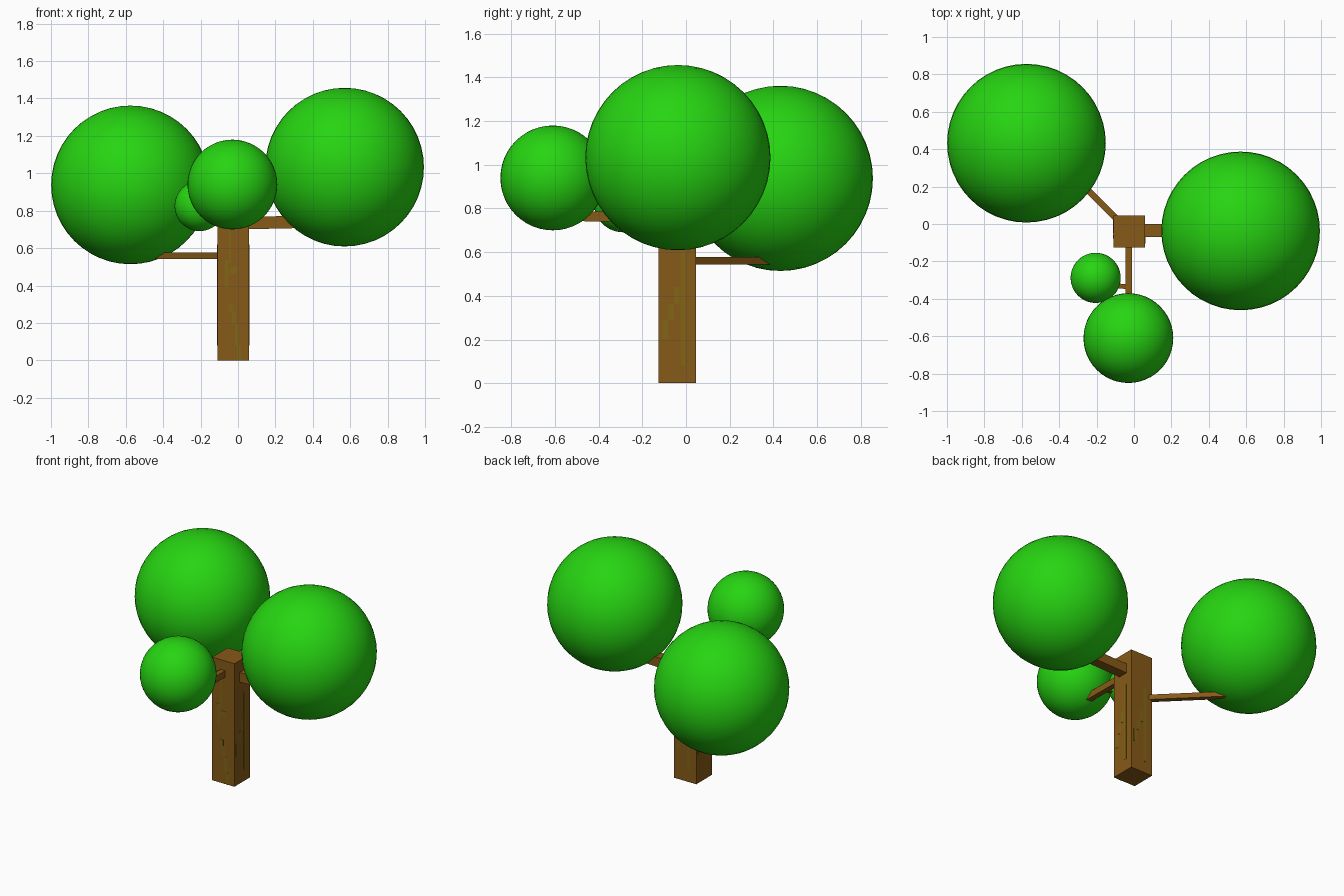
import bpy
from mathutils import Vector

if "Cube" in bpy.data.objects:
    bpy.data.objects.remove(bpy.data.objects["Cube"])


def material(name, rgb):
    m = bpy.data.materials.new(name)
    m.diffuse_color = (*rgb, 1)
    m.use_nodes = True
    m.node_tree.nodes["Principled BSDF"].inputs["Base Color"].default_value = m.diffuse_color
    return m


wood = material("wood", (0.24, 0.10, 0.009))
bark = material("bark", (0.22, 0.13, 0.008))
leaf = material("leaf", (0.02, 0.66, 0.006))


def box(name, lo, hi, mat):
    lo, hi = Vector(lo), Vector(hi)
    bpy.ops.mesh.primitive_cube_add(size=1, location=(lo + hi) / 2)
    o = bpy.context.object
    o.name = name
    o.scale = hi - lo
    bpy.ops.object.transform_apply(location=False, rotation=False, scale=True)
    o.data.materials.append(mat)
    return o


def branch(name, start, end, width, height):
    a, b = Vector(start), Vector(end)
    d = b - a
    bpy.ops.mesh.primitive_cube_add(size=1, location=(a + b) / 2)
    o = bpy.context.object
    o.name = name
    o.scale = (width, d.length, height)
    o.rotation_euler = d.to_track_quat('Y', 'Z').to_euler()
    o.data.materials.append(wood)


def foliage(name, centre, radius):
    bpy.ops.mesh.primitive_uv_sphere_add(segments=48, ring_count=24, radius=radius, location=centre)
    o = bpy.context.object
    o.name = name
    bpy.ops.object.shade_smooth()
    o.data.materials.append(leaf)


# Trunk
X0, X1, Y0, Y1, H = -0.11, 0.06, -0.125, 0.045, 0.85
box("trunk", (X0, Y0, 0), (X1, Y1, H), wood)

# Branches
branch("right_branch", (0.0, -0.035, 0.733), (0.55, -0.035, 0.745), 0.068, 0.066)
branch("front_branch", (-0.028, -0.08, 0.76), (-0.028, -0.55, 0.765), 0.036, 0.045)
branch("left_branch", (-0.045, -0.02, 0.56), (-0.45, 0.385, 0.56), 0.034, 0.035)
branch("twig", (-0.025, -0.335, 0.765), (-0.2, -0.325, 0.79), 0.026, 0.026)

# Foliage
foliage("right_foliage", (0.57, -0.037, 1.033), 0.424)
foliage("left_foliage", (-0.575, 0.432, 0.938), 0.424)
foliage("front_foliage", (-0.03, -0.61, 0.94), 0.24)
foliage("twig_foliage", (-0.205, -0.288, 0.825), 0.134)

# Bark streaks: (left, right, bottom, top) across each face
E = 0.0015
streaks = [(0.038, 0.060, 0.39, 0.54), (0.060, 0.075, 0.52, 0.74), (0.065, 0.105, 0.46, 0.50),
           (0.060, 0.085, 0.26, 0.30), (0.075, 0.100, 0.19, 0.26), (0.090, 0.115, 0.08, 0.19),
           (0.105, 0.130, 0.00, 0.08)]
side = [(0.100, 0.122, 0.08, 0.62), (0.070, 0.095, 0.36, 0.44), (0.045, 0.070, 0.29, 0.36),
        (0.020, 0.045, 0.20, 0.29)]
for i, (a, b, lo, hi) in enumerate(streaks):
    box(f"front_bark_{i}", (X0 + a, Y0 - E, lo), (X0 + b, Y0 + E, hi), bark)
for i, (a, b, lo, hi) in enumerate(side):
    box(f"right_bark_{i}", (X1 - E, Y0 + a, lo), (X1 + E, Y0 + b, hi), bark)
    box(f"left_bark_{i}", (X0 - E, Y1 - b, lo), (X0 + E, Y1 - a, hi), bark)
    box(f"back_bark_{i}", (X1 - b, Y1 - E, lo), (X1 - a, Y1 + E, hi), bark)
